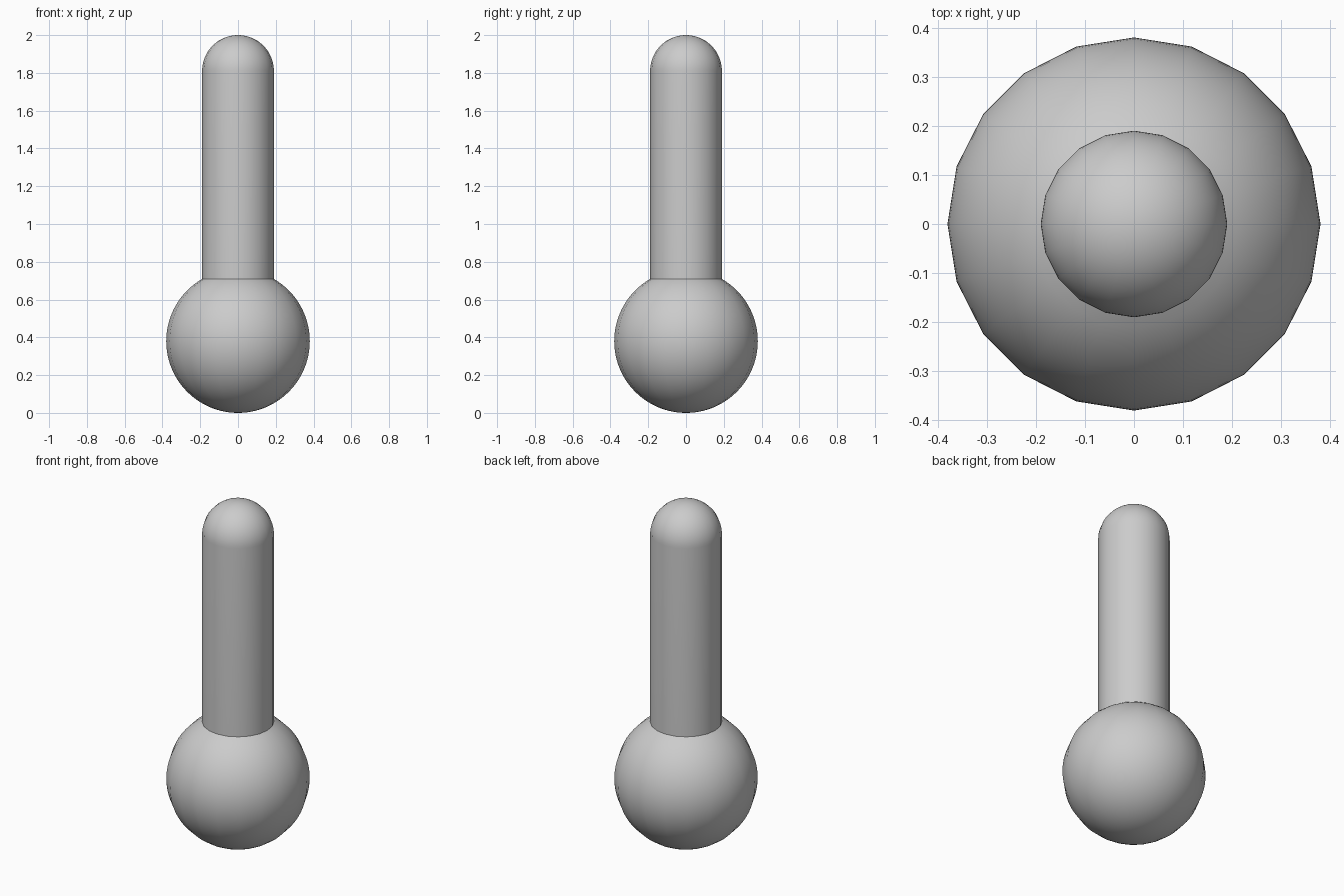
import bpy, bmesh, math

if "Cube" in bpy.data.objects:
    bpy.data.objects.remove(bpy.data.objects["Cube"])

SIDES = 20
BULB_R, STEM_R, HEIGHT = 0.38, 0.19, 2.0


def arc(radius, centre_z, start, end, steps):
    """Profile points (r, z) along an arc, angles measured from the horizontal."""
    angles = [start + (end - start) * i / steps for i in range(steps + 1)]
    return [(radius * math.cos(a), centre_z + radius * math.sin(a)) for a in angles]


def lathe(name, profile, sides):
    """Revolve a profile around z into a closed, smooth-shaded object."""
    bm = bmesh.new()
    verts = [bm.verts.new((r, 0, z)) for r, z in profile]
    edges = [bm.edges.new(pair) for pair in zip(verts, verts[1:])]
    bmesh.ops.spin(bm, geom=verts + edges, cent=(0, 0, 0), axis=(0, 0, 1),
                   angle=math.tau, steps=sides)
    bmesh.ops.remove_doubles(bm, verts=bm.verts, dist=1e-5)
    bmesh.ops.recalc_face_normals(bm, faces=bm.faces)
    mesh = bpy.data.meshes.new(name)
    bm.to_mesh(mesh)
    bm.free()
    obj = bpy.data.objects.new(name, mesh)
    bpy.context.collection.objects.link(obj)
    bpy.ops.object.select_all(action='DESELECT')
    obj.select_set(True)
    bpy.context.view_layer.objects.active = obj
    bpy.ops.object.shade_smooth_by_angle(angle=math.radians(35))
    return obj


# Round bulb up to where the stem meets it, then straight stem and domed tip
neck = math.acos(STEM_R / BULB_R)
profile = arc(BULB_R, BULB_R, -math.pi / 2, neck, 40)
profile += arc(STEM_R, HEIGHT - STEM_R, 0, math.pi / 2, 20)
lathe("bulb_and_stem", profile, SIDES)
